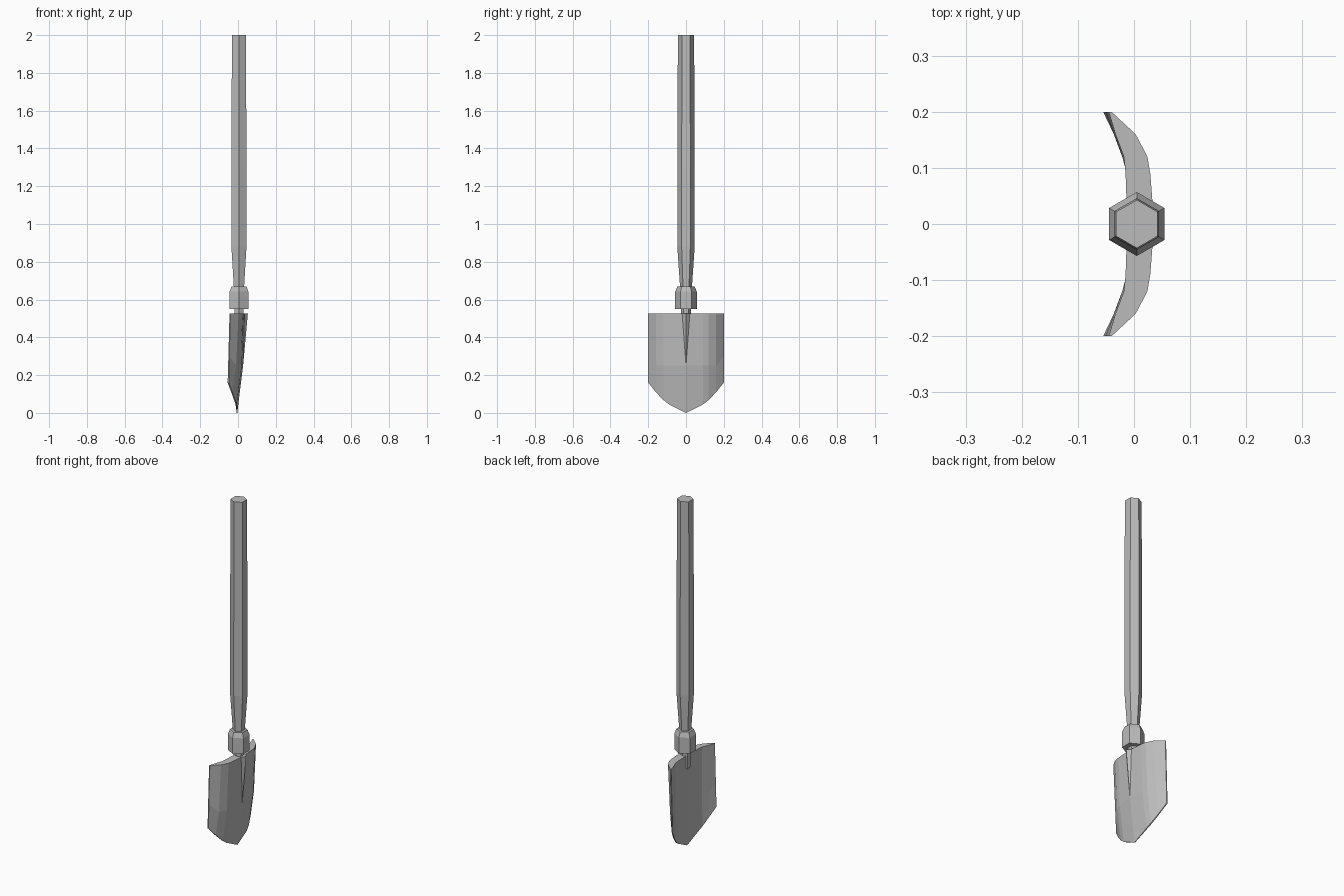
import bpy, bmesh, math

if "Cube" in bpy.data.objects:
    bpy.data.objects.remove(bpy.data.objects["Cube"], do_unlink=True)

grey = bpy.data.materials.new("plain grey")
grey.use_nodes = True
grey.diffuse_color = (0.5, 0.5, 0.5, 1)
grey.node_tree.nodes["Principled BSDF"].inputs["Base Color"].default_value = (0.5, 0.5, 0.5, 1)

AXIS_X = 0.005  # handle axis


def finish(bm, name):
    bmesh.ops.remove_doubles(bm, verts=bm.verts, dist=0.0001)
    bmesh.ops.recalc_face_normals(bm, faces=bm.faces)
    mesh = bpy.data.meshes.new(name)
    bm.to_mesh(mesh)
    bm.free()
    mesh.materials.append(grey)
    obj = bpy.data.objects.new(name, mesh)
    bpy.context.collection.objects.link(obj)
    return obj


def hex_turned(name, profile):
    """Six-sided lathe of (radius, z) pairs with corners on the y axis."""
    bm = bmesh.new()
    rings = []
    for r, z in profile:
        angles = [math.pi / 2 + i * math.pi / 3 for i in range(6)]
        rings.append([bm.verts.new((AXIS_X + r * math.cos(a), r * math.sin(a), z)) for a in angles])
    for low, high in zip(rings, rings[1:]):
        for i in range(6):
            j = (i + 1) % 6
            bm.faces.new((low[i], low[j], high[j], high[i]))
    bm.faces.new(rings[0])
    bm.faces.new(rings[-1])
    return finish(bm, name)


# Shaft, collar and the pin that enters the blade
hex_turned("handle", [(0.031, 0.66), (0.046, 0.88), (0.046, 1.3), (0.043, 2.0)])
hex_turned("collar", [(0.057, 0.55), (0.057, 0.642), (0.046, 0.67)])
hex_turned("pin", [(0.027, 0.45), (0.027, 0.56)])

# Half blade: per column y, then (z, outer x, inner x) from top to bottom
columns = [
    (0.00, [(0.525, 0.036, -0.012), (0.25, 0.027, -0.008), (0.0, -0.004, -0.007)]),
    (0.09, [(0.525, 0.029, -0.015), (0.25, 0.020, -0.014), (0.045, -0.007, -0.013)]),
    (0.12, [(0.525, 0.024, -0.018), (0.25, 0.012, -0.018), (0.068, -0.014, -0.021)]),
    (0.16, [(0.525, 0.003, -0.033), (0.25, -0.010, -0.035), (0.11, -0.030, -0.036)]),
    (0.20, [(0.525, -0.040, -0.045), (0.30, -0.046, -0.051), (0.16, -0.049, -0.055)]),
]
bm = bmesh.new()
loops = []
for y, rows in columns:
    outer = [bm.verts.new((xo, y, z)) for z, xo, xi in rows]
    inner = [bm.verts.new((xi, y, z)) for z, xo, xi in reversed(rows)]
    loops.append(outer + inner)
for a, b in zip(loops, loops[1:]):
    for i in range(len(a)):
        j = (i + 1) % len(a)
        bm.faces.new((a[i], a[j], b[j], b[i]))
bm.faces.new(loops[-1])  # side edge
half = bmesh.ops.duplicate(bm, geom=bm.verts[:] + bm.edges[:] + bm.faces[:])["geom"]
for v in half:
    if isinstance(v, bmesh.types.BMVert):
        v.co.y = -v.co.y
finish(bm, "blade")

# Tapering ridge on the bulging side of the blade
bm = bmesh.new()
peak, tip, back = [bm.verts.new(c) for c in ((0.052, 0, 0.525), (0.027, 0, 0.25), (0.03, 0, 0.525))]
for side in (1, -1):
    foot = bm.verts.new((0.033, side * 0.022, 0.525))
    bm.faces.new((peak, tip, foot))
    bm.faces.new((peak, foot, back))
    bm.faces.new((foot, tip, back))
finish(bm, "blade_ridge")
